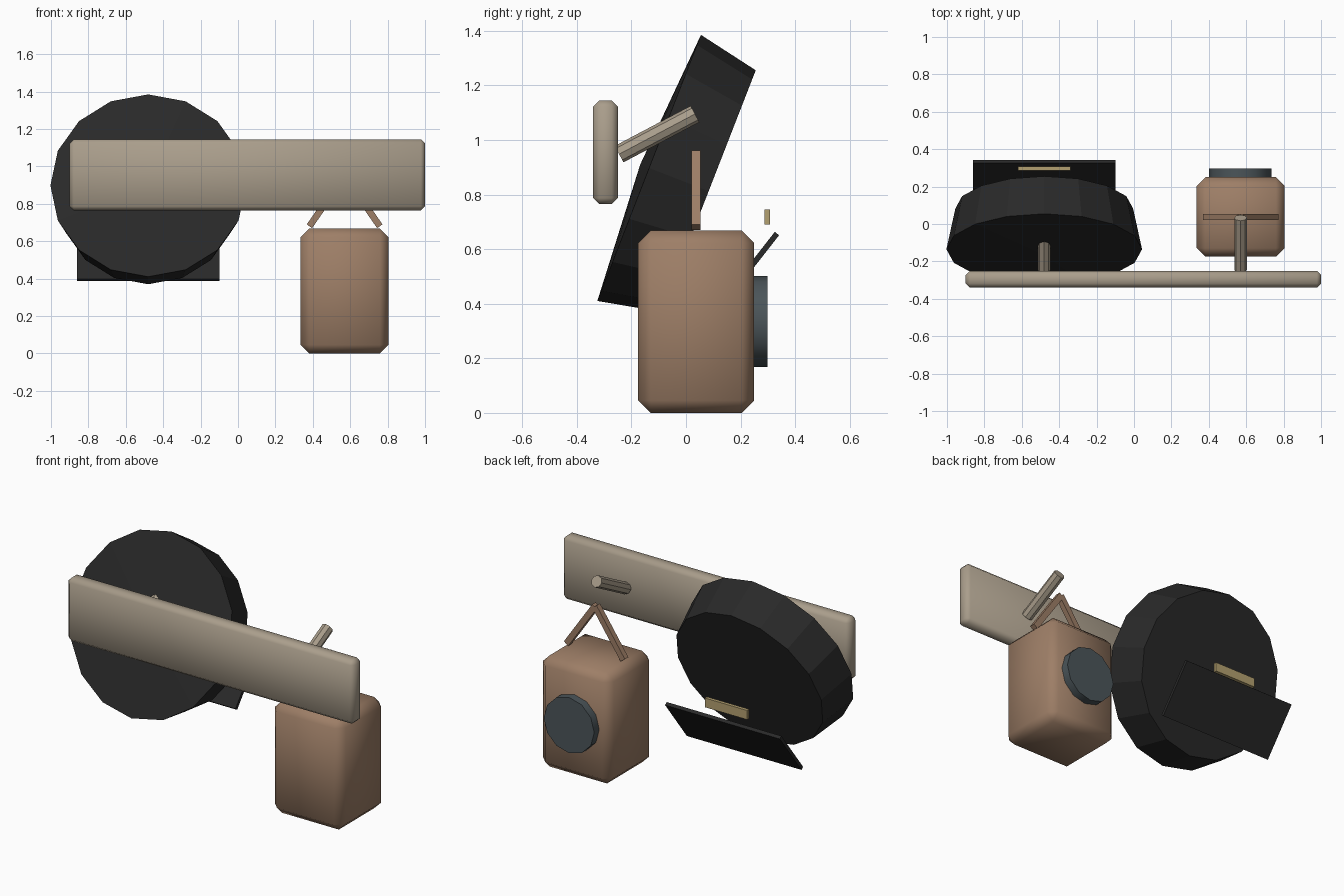
import bpy, bmesh, math
from mathutils import Vector, Matrix

if "Cube" in bpy.data.objects:
    bpy.data.objects.remove(bpy.data.objects["Cube"])


def material(name, rgb):
    m = bpy.data.materials.new(name)
    m.diffuse_color = (*rgb, 1)
    m.use_nodes = True
    m.node_tree.nodes["Principled BSDF"].inputs["Base Color"].default_value = m.diffuse_color
    return m


WOOD = material("pale_wood", (0.40, 0.34, 0.26))
BROWN = material("brown_leather", (0.34, 0.21, 0.135))
BLACK = material("black_cloth", (0.022, 0.022, 0.022))
SLATE = material("slate", (0.07, 0.09, 0.10))
GOLD = material("gold", (0.45, 0.35, 0.16))


def finish(name, bm, mat, matrix=Matrix(), smooth=None):
    bmesh.ops.recalc_face_normals(bm, faces=bm.faces)
    me = bpy.data.meshes.new(name)
    bm.to_mesh(me)
    bm.free()
    ob = bpy.data.objects.new(name, me)
    bpy.context.collection.objects.link(ob)
    me.materials.append(mat)
    ob.matrix_world = matrix
    if smooth:
        bpy.ops.object.select_all(action='DESELECT')
        ob.select_set(True)
        bpy.context.view_layer.objects.active = ob
        bpy.ops.object.shade_smooth_by_angle(angle=math.radians(smooth))
    return ob


def box(name, size, mat, matrix, bevel=0):
    bm = bmesh.new()
    bmesh.ops.create_cube(bm, size=1)
    bmesh.ops.scale(bm, vec=size, verts=bm.verts)
    if bevel:
        bmesh.ops.bevel(bm, geom=bm.edges[:], offset=bevel, segments=1, affect='EDGES')
    return finish(name, bm, mat, matrix, 50 if bevel else None)


def frustum(name, start, end, r1, r2, sides, mat, dome=0, smooth=None):
    """Tapered cylinder between two points; dome raises the start cap to a point."""
    start, end = Vector(start), Vector(end)
    axis = end - start
    bm = bmesh.new()
    bmesh.ops.create_cone(bm, cap_ends=True, segments=sides, radius1=r1, radius2=r2,
                          depth=axis.length)
    if dome:
        bm.faces.ensure_lookup_table()
        cap = min(bm.faces, key=lambda f: f.calc_center_median().z)
        tip = bmesh.ops.poke(bm, faces=[cap])["verts"][0]
        tip.co.z -= dome
    rot = axis.to_track_quat('Z', 'Y').to_matrix().to_4x4()
    return finish(name, bm, mat, Matrix.Translation((start + end) / 2) @ rot, smooth)


# Wall board
box("wall_board", (1.90, 0.09, 0.38), WOOD, Matrix.Translation((0.05, -0.295, 0.955)), 0.022)

# Slanted pegs
for side, x in (("left", -0.48), ("right", 0.57)):
    frustum(side + "_peg", (x, -0.245, 0.948), (x, 0.033, 1.095), 0.034, 0.034, 8, WOOD)

# Cap: crown, visor and gold band
front = Vector((-0.48, -0.135, 0.8975))
frustum("cap_crown", front, front + 0.234 * Vector((0, 0.932, -0.363)),
        0.523, 0.475, 16, BLACK, dome=0.035)
box("cap_visor", (0.76, 0.335, 0.02), BLACK,
    Matrix.Translation((-0.48, 0.23, 0.525)) @ Matrix.Rotation(math.radians(52), 4, 'X'))
box("cap_band", (0.28, 0.02, 0.055), GOLD, Matrix.Translation((-0.48, 0.297, 0.717)))

# Bag body and round badge on its back
box("bag_body", (0.47, 0.425, 0.668), BROWN, Matrix.Translation((0.57, 0.0375, 0.334)), 0.046)
frustum("bag_disc", (0.567, 0.24, 0.335), (0.567, 0.298, 0.335), 0.167, 0.167, 12, SLATE, smooth=40)

# Bag strap: two bars meeting at the top
for side, s in (("left", -1), ("right", 1)):
    a, b = Vector((0.57 + s * 0.188, 0.037, 0.68)), Vector((0.57, 0.037, 0.952))
    lean = math.atan2(b.x - a.x, b.z - a.z)
    box(side + "_strap", (0.035, 0.033, (b - a).length), BROWN,
        Matrix.Translation((a + b) / 2) @ Matrix.Rotation(lean, 4, 'Y'))
